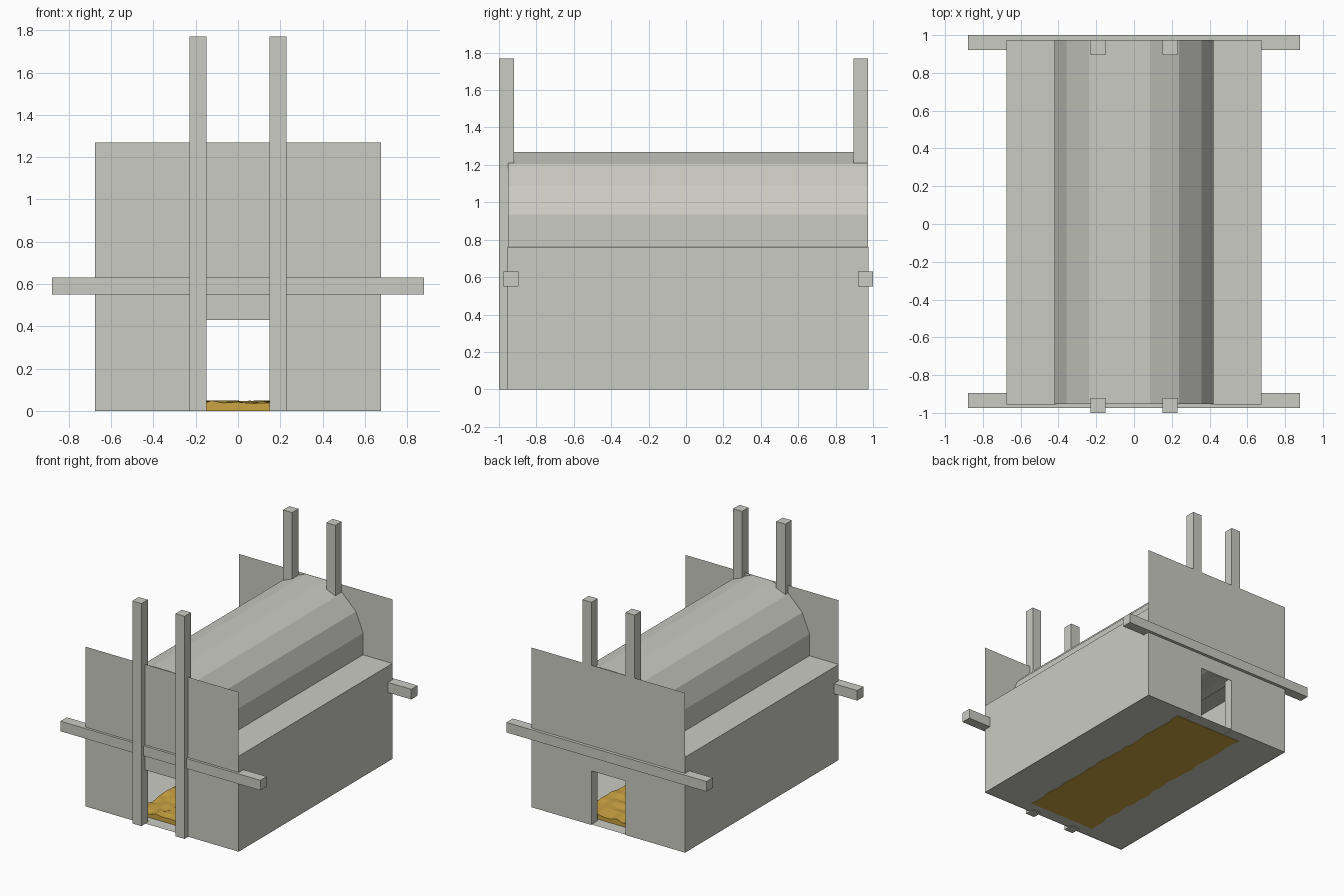
import bpy, bmesh, math, random

if "Cube" in bpy.data.objects:
    bpy.data.objects.remove(bpy.data.objects["Cube"])

random.seed(4)


def material(name, rgb):
    m = bpy.data.materials.new(name)
    m.diffuse_color = (*rgb, 1)
    m.use_nodes = True
    m.node_tree.nodes["Principled BSDF"].inputs["Base Color"].default_value = m.diffuse_color
    return m


GREY = material("stone grey", (0.60, 0.60, 0.55))
ORANGE = material("ember orange", (0.60, 0.37, 0.055))


def finish(name, bm, mat):
    me = bpy.data.meshes.new(name)
    bm.to_mesh(me)
    bm.free()
    me.materials.append(mat)
    ob = bpy.data.objects.new(name, me)
    bpy.context.collection.objects.link(ob)
    return ob


def sheet(name, pts):
    bm = bmesh.new()
    bm.faces.new([bm.verts.new(p) for p in pts])
    return finish(name, bm, GREY)


def box(name, x0, x1, y0, y1, z0, z1):
    bm = bmesh.new()
    bmesh.ops.create_cube(bm, size=1)
    for v in bm.verts:
        v.co = ((x0 + x1) / 2 + v.co.x * (x1 - x0),
                (y0 + y1) / 2 + v.co.y * (y1 - y0),
                (z0 + z1) / 2 + v.co.z * (z1 - z0))
    return finish(name, bm, GREY)


W, YF, YB = 0.675, -0.955, 0.975      # half width, front and back wall planes
LEDGE, TOP, R = 0.76, 1.27, 0.42      # ledge height, wall top, barrel radius

# End walls: thin sheets with a doorway
outline = [(-W, 0), (-0.15, 0), (-0.15, 0.43), (0.15, 0.43),
           (0.15, 0), (W, 0), (W, TOP), (-W, TOP)]
sheet("front_wall", [(x, YF, z) for x, z in outline])
sheet("back_wall", [(x, YB, z) for x, z in reversed(outline)])

# Side walls and the ledges beside the barrel
for s, side in ((-1, "left"), (1, "right")):
    wall = [(s * W, YF, 0), (s * W, YB, 0), (s * W, YB, LEDGE), (s * W, YF, LEDGE)]
    ledge = [(s * W, YF, LEDGE), (s * W, YB, LEDGE), (s * 0.41, YB, LEDGE), (s * 0.41, YF, LEDGE)]
    sheet(side + "_wall", wall if s > 0 else wall[::-1])
    sheet(side + "_ledge", ledge if s > 0 else ledge[::-1])

# Floor
sheet("floor", [(-W, YF, 0.004), (-W, YB, 0.004), (W, YB, 0.004), (W, YF, 0.004)])

# Sixteen-sided barrel with a flat side on top
bm = bmesh.new()
rings = []
for y in (YF + 0.002, YB - 0.002):
    ring = []
    for i in range(16):
        a = math.radians(11.25 + 22.5 * i)
        r = R / math.cos(math.radians(11.25))
        ring.append(bm.verts.new((r * math.cos(a), y, TOP - R + r * math.sin(a))))
    rings.append(ring)
for i in range(16):
    j = (i + 1) % 16
    bm.faces.new((rings[0][i], rings[0][j], rings[1][j], rings[1][i]))
bmesh.ops.recalc_face_normals(bm, faces=bm.faces)
finish("barrel", bm, GREY)

# Upright posts and cross bars at each end
for s, side in ((-1, "left"), (1, "right")):
    x0, x1 = sorted((s * 0.15, s * 0.23))
    box("front_post_" + side, x0, x1, -1.0, -0.92, 0, 1.77)
    box("back_post_" + side, x0, x1, 0.895, 0.974, 0, 1.77)
box("front_bar", -0.88, 0.88, -0.975, -0.895, 0.55, 0.63)
box("back_bar", -0.88, 0.88, 0.92, 1.0, 0.55, 0.63)

# Low ember bed with ragged edges
bm = bmesh.new()
bmesh.ops.create_grid(bm, x_segments=10, y_segments=28, size=1)
for v in bm.verts:
    edge = v.is_boundary
    v.co.x = v.co.x * 0.295 + (random.uniform(-0.012, 0.012) if edge else 0)
    v.co.y = v.co.y * 0.865 + 0.01
    v.co.z = 0.0
bottom = bm.faces[:]
ret = bmesh.ops.extrude_face_region(bm, geom=bottom, use_keep_orig=True)
for v in [g for g in ret["geom"] if isinstance(g, bmesh.types.BMVert)]:
    v.co.z = random.uniform(0.03, 0.05)
bmesh.ops.recalc_face_normals(bm, faces=bm.faces)
finish("ember_bed", bm, ORANGE)
